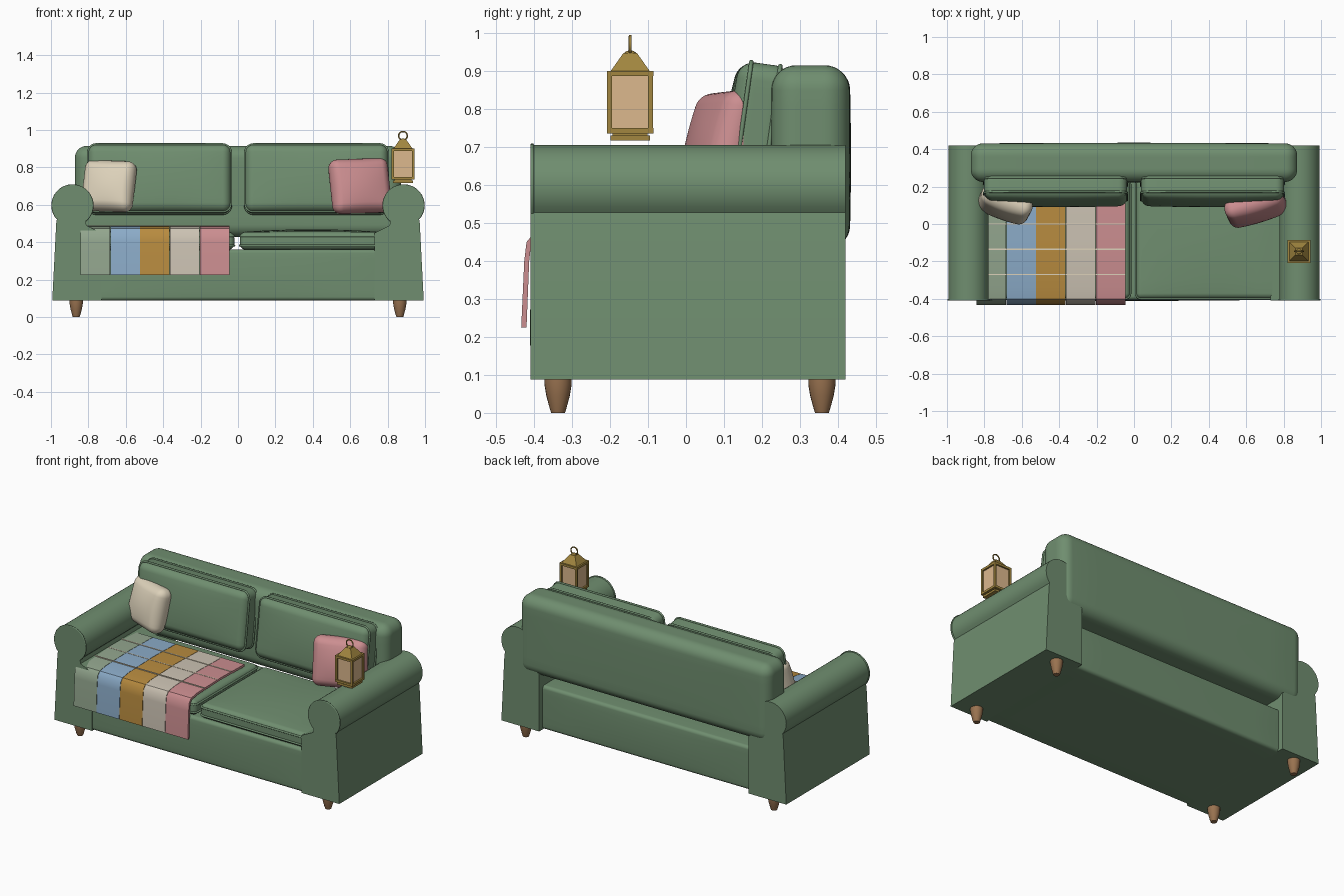
import bpy, bmesh, math
from mathutils import Vector, Matrix, Euler

if "Cube" in bpy.data.objects:
    bpy.data.objects.remove(bpy.data.objects["Cube"])


def mat(name, r, g, b):
    m = bpy.data.materials.new(name)
    m.diffuse_color = (r, g, b, 1)
    m.use_nodes = True
    m.node_tree.nodes["Principled BSDF"].inputs["Base Color"].default_value = m.diffuse_color
    return m


GREEN = mat("green_fabric", 0.16, 0.27, 0.16)
WOOD = mat("wood", 0.32, 0.17, 0.08)
BRASS = mat("brass", 0.36, 0.24, 0.05)
GLASS = mat("lantern_glass", 0.72, 0.48, 0.27)
CREAM = mat("cream", 0.72, 0.64, 0.49)
PINK = mat("pink", 0.60, 0.27, 0.28)
BLUE = mat("blue", 0.26, 0.41, 0.58)
OCHRE = mat("ochre", 0.48, 0.26, 0.05)
SAGE = mat("sage", 0.29, 0.38, 0.27)
LINEN = mat("linen", 0.60, 0.54, 0.45)


def finish(ob, material, smooth=True, angle=40):
    ob.data.materials.clear()
    ob.data.materials.append(material)
    if smooth:
        bpy.ops.object.select_all(action='DESELECT')
        ob.select_set(True)
        bpy.context.view_layer.objects.active = ob
        bpy.ops.object.shade_smooth_by_angle(angle=math.radians(angle))
    return ob


def from_bm(name, bm, material, smooth=True):
    bmesh.ops.recalc_face_normals(bm, faces=bm.faces[:])
    me = bpy.data.meshes.new(name)
    bm.to_mesh(me)
    bm.free()
    ob = bpy.data.objects.new(name, me)
    bpy.context.collection.objects.link(ob)
    return finish(ob, material, smooth)


def soft_box(name, loc, size, r, material, puff=0.0, axis=2, rot=(0, 0, 0)):
    """Rounded box whose faces along one axis swell outwards."""
    bm = bmesh.new()
    bmesh.ops.create_cube(bm, size=2)
    bmesh.ops.subdivide_edges(bm, edges=bm.edges[:], cuts=15, use_grid_fill=True)
    half = [s / 2 for s in size]
    turn = Euler(rot).to_matrix()
    for v in bm.verts:
        core, off = Vector(), Vector()
        for i in range(3):
            t = v.co[i]
            inner, s = half[i] - r, math.copysign(1, t)
            if abs(t) <= 0.5:
                core[i] = t * 2 * inner
            else:
                core[i] = s * inner
                off[i] = s * math.tan((abs(t) - 0.5) * math.pi / 2)
        p = core + off.normalized() * r
        a, b = [i for i in range(3) if i != axis]
        swell = (1 - (p[a] / half[a]) ** 2) * (1 - (p[b] / half[b]) ** 2)
        p[axis] += puff * swell * max(-1, min(1, p[axis] / (half[axis] - r * 0.5)))
        v.co = turn @ p + Vector(loc)
    return from_bm(name, bm, material)


def tube(name, pts, depth, material, closed=True):
    cu = bpy.data.curves.new(name, 'CURVE')
    cu.dimensions = '3D'
    cu.bevel_depth, cu.bevel_resolution = depth, 2
    sp = cu.splines.new('POLY')
    sp.points.add(len(pts) - 1)
    for p, q in zip(sp.points, pts):
        p.co = (*q, 1)
    sp.use_cyclic_u = closed
    ob = bpy.data.objects.new(name, cu)
    bpy.context.collection.objects.link(ob)
    bpy.ops.object.select_all(action='DESELECT')
    ob.select_set(True)
    bpy.context.view_layer.objects.active = ob
    bpy.ops.object.convert(target='MESH')
    return finish(bpy.context.object, material, angle=60)


def piping(name, loc, size, r, axis, rot=(0, 0, 0)):
    """Cord around both rims of a cushion."""
    a, b = [i for i in range(3) if i != axis]
    for side, label in ((-1, "a"), (1, "b")):
        pts = []
        for k in range(24):
            ang = (k // 6) * math.pi / 2 + (k % 6) / 5 * math.pi / 2
            q = (k // 6) * math.pi / 2 + math.pi / 4
            p = Vector()
            p[a] = math.copysign(size[a] / 2 - r, math.cos(q)) + r * math.cos(ang)
            p[b] = math.copysign(size[b] / 2 - r, math.sin(q)) + r * math.sin(ang)
            p[axis] = side * (size[axis] / 2 - r * 0.7)
            pts.append(Euler(rot).to_matrix() @ p + Vector(loc))
        tube(f"{name}_piping_{label}", pts, 0.006, GREEN)


def extrude(name, profile, plane, lo, hi, material, smooth=True):
    """Extrude a closed profile along y (plane 'xz') or x (plane 'yz')."""
    bm = bmesh.new()
    f = bm.faces.new([bm.verts.new((u, lo, w) if plane == 'xz' else (lo, u, w)) for u, w in profile])
    res = bmesh.ops.extrude_face_region(bm, geom=[f])
    d = (0, hi - lo, 0) if plane == 'xz' else (hi - lo, 0, 0)
    bmesh.ops.translate(bm, vec=d, verts=[g for g in res['geom'] if isinstance(g, bmesh.types.BMVert)])
    return from_bm(name, bm, material, smooth)


def box(name, loc, size, material):
    bm = bmesh.new()
    bmesh.ops.create_cube(bm, size=1, matrix=Matrix.Translation(loc) @ Matrix.Diagonal((*size, 1)))
    return from_bm(name, bm, material, False)


# rolled arms with a cord around the front of the roll
for s, side in ((-1, "left"), (1, "right")):
    arc = [(0.885 + 0.108 * math.cos(math.radians(a)), 0.597 + 0.108 * math.sin(math.radians(a)))
           for a in range(-40, 231, 10)]
    prof = [(0.73, 0.088), (0.993, 0.088), (0.972, 0.50)] + arc + [(0.81, 0.49), (0.73, 0.45)]
    extrude(f"{side}_arm", [(s * x, z) for x, z in prof], 'xz', -0.41, 0.42, GREEN)
    tube(f"{side}_arm_piping", [(s * x, -0.405, z) for x, z in arc], 0.005, GREEN, False)

# base and backrest
soft_box("base", (0, -0.01, 0.225), (1.52, 0.79, 0.274), 0.02, GREEN, 0.006, 1)
soft_box("backrest", (0, 0.328, 0.672), (1.745, 0.205, 0.487), 0.065, GREEN, 0.004, 1)

# seat and back cushions
for s, side, x0, x1 in ((-1, "left", -0.775, -0.02), (1, "right", 0.01, 0.775)):
    c, z = ((x0 + x1) / 2, -0.08, 0.408), (x1 - x0, 0.64, 0.092)
    soft_box(f"{side}_seat_cushion", c, z, 0.03, GREEN, 0.015)
    piping(f"{side}_seat_cushion", c, z, 0.03, 2)
    c, z, rot = (s * 0.42, 0.185, 0.738), (0.765, 0.14, 0.365), (math.radians(-8), 0, 0)
    soft_box(f"{side}_back_cushion", c, z, 0.045, GREEN, 0.015, 1, rot)
    piping(f"{side}_back_cushion", c, z, 0.045, 1, rot)

# throw pillows
soft_box("cream_pillow", (-0.69, 0.105, 0.70), (0.285, 0.10, 0.275), 0.045, CREAM, 0.025, 1,
         (math.radians(-14), math.radians(2), math.radians(-20)))
soft_box("pink_pillow", (0.652, 0.09, 0.70), (0.325, 0.10, 0.295), 0.045, PINK, 0.025, 1,
         (math.radians(-14), math.radians(-2), math.radians(17)))

# striped throw draped over the left seat
outer = [(0.13, 0.484), (-0.10, 0.49), (-0.34, 0.484), (-0.40, 0.474), (-0.42, 0.45), (-0.426, 0.40), (-0.434, 0.225)]
inner = [(-0.420, 0.225), (-0.413, 0.40), (-0.408, 0.445), (-0.393, 0.460), (-0.34, 0.470), (-0.10, 0.476), (0.13, 0.470)]
for i, m in enumerate((SAGE, BLUE, OCHRE, LINEN, PINK)):
    x = -0.843 + i * 0.1596
    extrude(f"throw_stripe_{i + 1}", outer + inner, 'yz', x + 0.001, x + 0.1586, m)
for i, y in enumerate((0.0, -0.135, -0.27)):
    box(f"throw_stitch_{i + 1}", (-0.444, y, 0.4875), (0.796, 0.006, 0.006), CREAM)

# turned legs
for sx, a in ((-1, "left"), (1, "right")):
    for y, b in ((-0.337, "front"), (0.358, "back")):
        bm = bmesh.new()
        prof = [(0, 0), (0.018, 0), (0.022, 0.012), (0.031, 0.045), (0.036, 0.075), (0.036, 0.092), (0, 0.092)]
        vs = [bm.verts.new((sx * 0.865 + r, y, z)) for r, z in prof]
        es = [bm.edges.new(p) for p in zip(vs, vs[1:])]
        bmesh.ops.spin(bm, geom=vs + es, cent=(sx * 0.865, y, 0), axis=(0, 0, 1),
                       angle=math.tau, steps=20)
        bmesh.ops.remove_doubles(bm, verts=bm.verts[:], dist=1e-4)
        from_bm(f"{b}_{a}_leg", bm, WOOD)

# lantern on the right arm
LX, LY = 0.882, -0.147
box("lantern_foot", (LX, LY, 0.7245), (0.105, 0.105, 0.013), BRASS)
box("lantern_neck", (LX, LY, 0.734), (0.092, 0.092, 0.01), BRASS)
box("lantern_bottom_plate", (LX, LY, 0.743), (0.122, 0.122, 0.014), BRASS)
box("lantern_glass", (LX, LY, 0.82), (0.102, 0.102, 0.145), GLASS)
box("lantern_top_plate", (LX, LY, 0.894), (0.122, 0.122, 0.014), BRASS)
for i, (sx, sy) in enumerate(((-1, -1), (1, -1), (1, 1), (-1, 1))):
    box(f"lantern_post_{i + 1}", (LX + sx * 0.054, LY + sy * 0.054, 0.82), (0.013, 0.013, 0.145), BRASS)
bm = bmesh.new()
bmesh.ops.create_cone(bm, cap_ends=True, segments=4, radius1=0.072, radius2=0.025, depth=0.047,
                      matrix=Matrix.Translation((LX, LY, 0.9245)) @ Matrix.Rotation(math.pi / 4, 4, 'Z'))
from_bm("lantern_roof", bm, BRASS, False)
bm = bmesh.new()
bmesh.ops.create_uvsphere(bm, u_segments=16, v_segments=8, radius=0.016,
                          matrix=Matrix.Translation((LX, LY, 0.945)) @ Matrix.Diagonal((1, 1, 0.6, 1)))
from_bm("lantern_finial", bm, BRASS)
tube("lantern_ring", [(LX + 0.023 * math.cos(k * math.tau / 24), LY, 0.969 + 0.023 * math.sin(k * math.tau / 24))
                      for k in range(24)], 0.004, BRASS)
